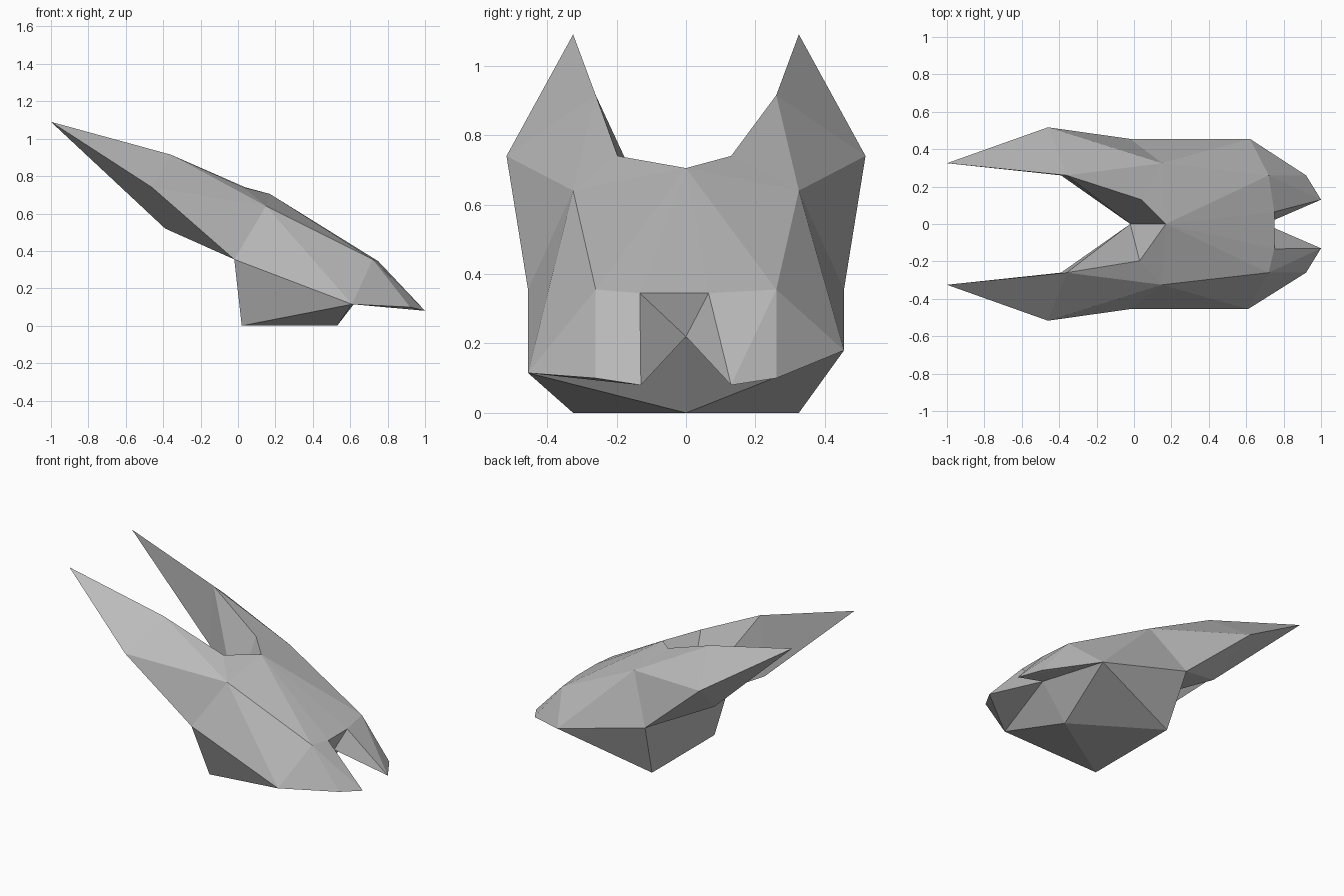
import bpy, bmesh

if "Cube" in bpy.data.objects:
    bpy.data.objects.remove(bpy.data.objects["Cube"])

grey = bpy.data.materials.new("plain grey")
grey.diffuse_color = (0.5, 0.5, 0.5, 1)
grey.use_nodes = True
grey.node_tree.nodes["Principled BSDF"].inputs["Base Color"].default_value = grey.diffuse_color

# centre-line points
CENTRE = {
    "crown": (0.17, 0, 0.705), "rear": (-0.02, 0, 0.355),
    "belly": (0.53, 0, 0), "mouth": (0.70, 0, 0.22),
}
# points repeated on both sides (y is mirrored)
SIDE = {
    "tip": (-1, 0.325, 1.09), "horn_out": (-0.46, 0.517, 0.74),
    "horn_in": (-0.36, 0.26, 0.915), "horn_low": (-0.39, 0.26, 0.52),
    "brow": (0.15, 0.325, 0.64), "flank": (-0.02, 0.455, 0.355),
    "base": (0.02, 0.325, 0), "cheek": (0.61, 0.455, 0.115),
    "snout": (0.72, 0.26, 0.355), "tusk_out": (0.92, 0.26, 0.10),
    "tusk": (1, 0.13, 0.08), "notch": (0.04, 0.13, 0.74),
    "lip": (0.75, 0.065, 0.345),
}
# the few places where the two sides differ
SHIFT = {
    (1, "cheek"): (0.62, 0.455, 0.18),
    (-1, "notch"): (0.03, -0.197, 0.74),
    (-1, "lip"): (0.75, -0.133, 0.345),
}

# facets of one side, part by part
HORN = [
    ("tip", "horn_out", "horn_in"), ("horn_out", "brow", "horn_in"),
    ("tip", "horn_low", "horn_out"), ("horn_out", "horn_low", "flank"),
    ("tip", "horn_in", "horn_low"), ("horn_in", "rear", "horn_low"),
    ("horn_in", "notch", "rear"), ("horn_low", "rear", "flank"),
]
FOREHEAD = [
    ("horn_in", "brow", "notch"), ("notch", "brow", "crown"),
    ("notch", "crown", "rear"), ("brow", "snout", "crown"),
    ("crown", "snout", "lip"),
]
CHEEK = [
    ("horn_out", "flank", "brow"), ("flank", "cheek", "brow"),
    ("brow", "cheek", "snout"), ("cheek", "tusk_out", "snout"),
]
TUSK = [
    ("snout", "tusk_out", "tusk"), ("snout", "tusk", "lip"),
    ("lip", "tusk", "mouth"), ("cheek", "mouth", "tusk"),
    ("cheek", "tusk", "tusk_out"),
]
JAW = [
    ("flank", "rear", "base"), ("flank", "base", "cheek"),
    ("base", "belly", "cheek"), ("belly", "mouth", "cheek"),
]
# facets joining both sides: forehead, mouth roof, rear, floor
BRIDGE = [("lip", "crown"), ("lip", "mouth"), ("base", "rear"), ("base", "belly")]

bm = bmesh.new()
mid = {n: bm.verts.new(p) for n, p in CENTRE.items()}
sides = {}
for s in (1, -1):
    pts = dict(mid)
    for n, (x, y, z) in SIDE.items():
        pts[n] = bm.verts.new(SHIFT.get((s, n), (x, y * s, z)))
    for facet in HORN + FOREHEAD + CHEEK + TUSK + JAW:
        bm.faces.new([pts[n] for n in facet])
    sides[s] = pts
for pair, centre in BRIDGE:
    bm.faces.new([sides[1][pair], sides[-1][pair], mid[centre]])

bmesh.ops.recalc_face_normals(bm, faces=bm.faces)
mesh = bpy.data.meshes.new("horned_head")
bm.to_mesh(mesh)
bm.free()
mesh.materials.append(grey)
bpy.context.collection.objects.link(bpy.data.objects.new("horned_head", mesh))
